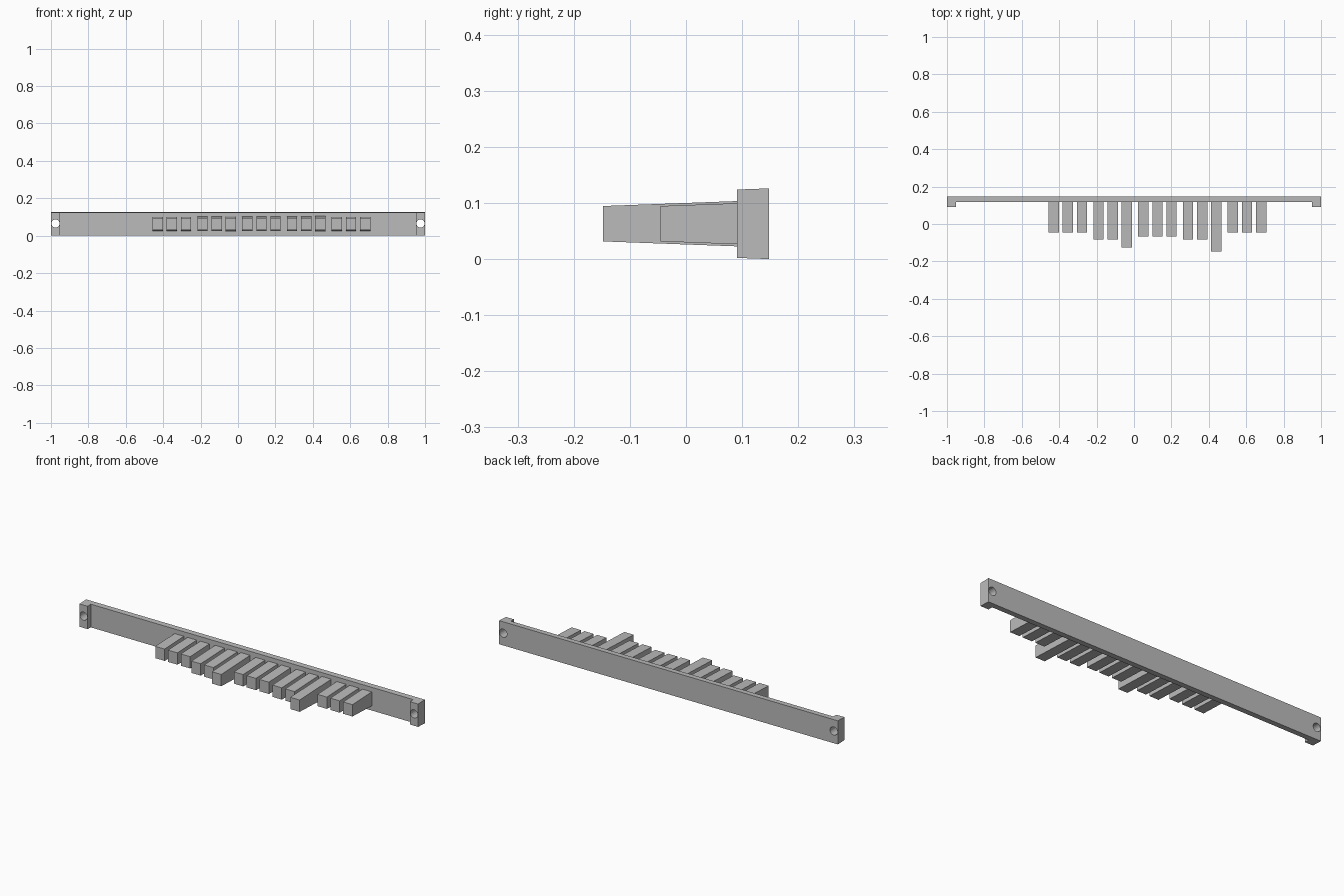
import bpy
import bmesh
from mathutils import Matrix
from math import pi

cube = bpy.data.objects.get("Cube")
if cube:
    bpy.data.objects.remove(cube, do_unlink=True)

grey = bpy.data.materials.new("plain grey")
grey.use_nodes = True
grey.diffuse_color = (0.5, 0.5, 0.5, 1)
grey.node_tree.nodes["Principled BSDF"].inputs["Base Color"].default_value = (0.5, 0.5, 0.5, 1)

MID = 0.063      # mid height shared by every part
DRAFT = 0.037    # slope of the tapered upper and lower faces
BACK, FACE, LUG = 0.148, 0.118, 0.091


def finish(name, bm):
    bmesh.ops.recalc_face_normals(bm, faces=bm.faces)
    mesh = bpy.data.meshes.new(name)
    bm.to_mesh(mesh)
    bm.free()
    mesh.materials.append(grey)
    obj = bpy.data.objects.new(name, mesh)
    bpy.context.collection.objects.link(obj)
    return obj


def prism(name, plan, half_at):
    """Extrude a plan outline, with half height depending on depth y."""
    bm = bmesh.new()
    low = [bm.verts.new((x, y, MID - half_at(y))) for x, y in plan]
    high = [bm.verts.new((x, y, MID + half_at(y))) for x, y in plan]
    bm.faces.new(low)
    bm.faces.new(high)
    for i in range(len(plan)):
        j = (i + 1) % len(plan)
        bm.faces.new((low[i], low[j], high[j], high[i]))
    return finish(name, bm)


# Long backing bar with a forward lug at each end
half_plan = [(1, BACK), (1, LUG), (0.952, LUG), (0.952, FACE)]
plan = half_plan + [(-x, y) for x, y in reversed(half_plan)]
bar = prism("backing_bar", plan, lambda y: MID - DRAFT * (BACK - y))

# Round screw holes through the lugs
bm = bmesh.new()
for x in (-0.976, 0.976):
    bmesh.ops.create_cone(bm, cap_ends=True, segments=20, radius1=0.022, radius2=0.022,
                          depth=0.2, matrix=Matrix.Translation((x, 0.12, 0.065))
                          @ Matrix.Rotation(pi / 2, 4, "X"))
cutter = finish("hole_cutter", bm)
cutter.hide_render = True
cutter.hide_viewport = True
cut = bar.modifiers.new("screw_holes", "BOOLEAN")
cut.object = cutter
cut.solver = "EXACT"

# Five groups of three teeth; each entry is the depth its tip reaches
tips = [(-0.045,) * 3, (-0.083, -0.083, -0.126), (-0.066,) * 3,
        (-0.083, -0.083, -0.148), (-0.045,) * 3]
for g, group in enumerate(tips):
    for t, tip in enumerate(group):
        x = -0.457 + g * 0.2395 + t * 0.0757
        root = FACE + 0.002
        prism(f"tooth_{g * 3 + t + 1}",
              [(x, root), (x, tip), (x + 0.055, tip), (x + 0.055, root)],
              lambda y: 0.0315 + DRAFT * (y - tip))
